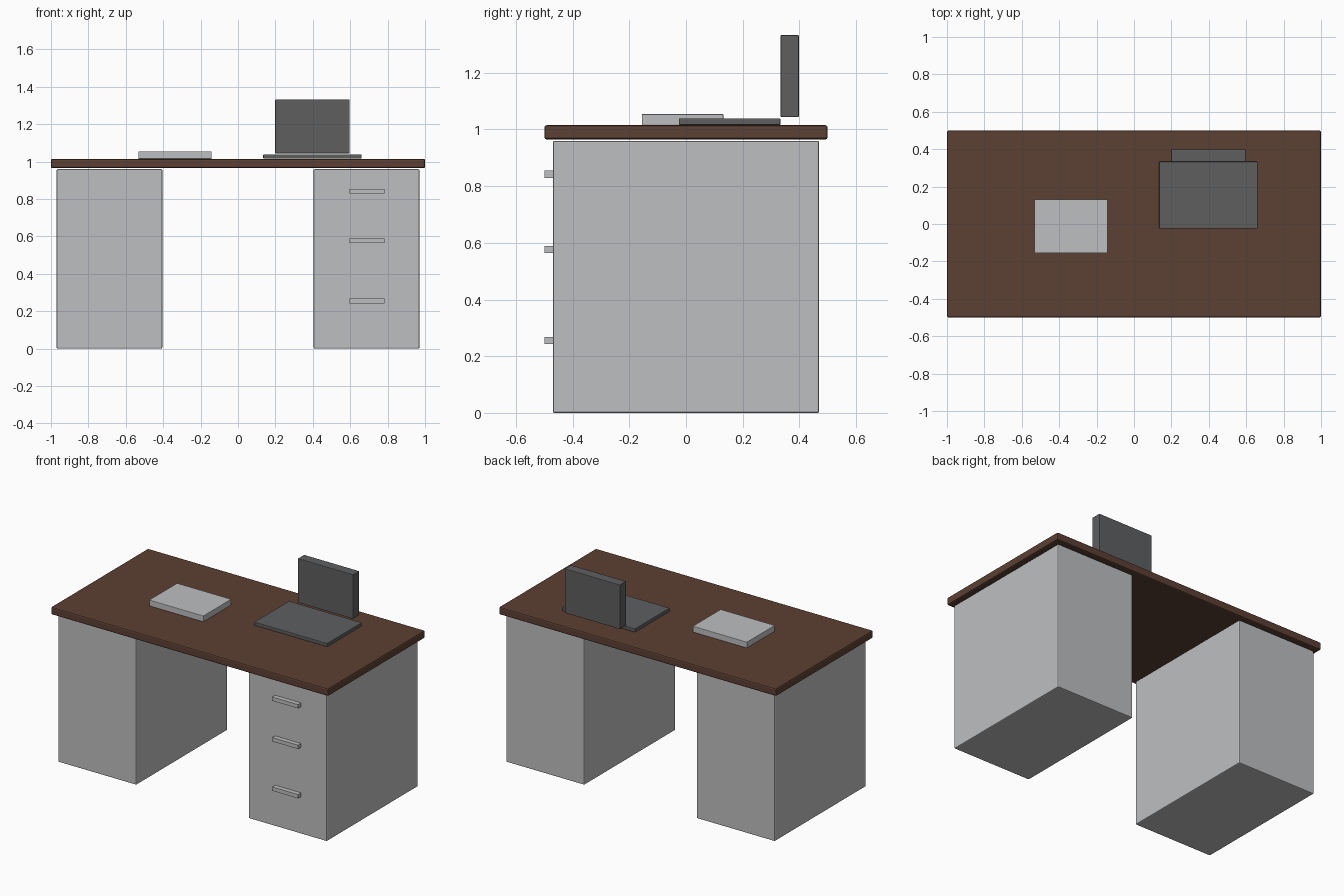
import bpy, bmesh
from mathutils import Vector

if "Cube" in bpy.data.objects:
    bpy.data.objects.remove(bpy.data.objects["Cube"])


def material(name, rgb):
    m = bpy.data.materials.new(name)
    m.diffuse_color = (*rgb, 1)
    m.use_nodes = True
    m.node_tree.nodes["Principled BSDF"].inputs["Base Color"].default_value = m.diffuse_color
    return m


brown = material("dark_brown_wood", (0.107, 0.051, 0.033))
silver = material("light_grey", (0.515, 0.52, 0.53))
charcoal = material("charcoal_grey", (0.112, 0.114, 0.118))


def box(name, lo, hi, mat, bevel=0.0):
    """Box between two corners, with optional small chamfered edges."""
    lo, hi = Vector(lo), Vector(hi)
    mid, size = (lo + hi) / 2, hi - lo
    bm = bmesh.new()
    bmesh.ops.create_cube(bm, size=1)
    for v in bm.verts:
        v.co = Vector(c * s for c, s in zip(v.co, size))
    if bevel:
        bmesh.ops.bevel(bm, geom=bm.edges[:], offset=bevel, segments=2,
                        profile=0.5, affect='EDGES')
    mesh = bpy.data.meshes.new(name)
    bm.to_mesh(mesh)
    bm.free()
    mesh.materials.append(mat)
    ob = bpy.data.objects.new(name, mesh)
    ob.location = mid
    bpy.context.collection.objects.link(ob)
    return ob


# Desktop slab
box("desktop", (-1, -0.5, 0.965), (1, 0.5, 1.015), brown, 0.008)

# Two pedestals
for side, x0, x1 in (("left", -0.97, -0.405), ("right", 0.405, 0.97)):
    box(side + "_pedestal", (x0, -0.47, 0), (x1, 0.47, 0.96), silver, 0.006)

# Drawer handles on the right pedestal
for i, z in enumerate((0.842, 0.577, 0.255)):
    box(f"drawer_handle_{i + 1}", (0.597, -0.5, z - 0.0125),
        (0.784, -0.465, z + 0.0125), silver)

# Paper stack
box("paper_stack", (-0.532, -0.156, 1.015), (-0.141, 0.132, 1.054), silver, 0.002)

# Laptop base and screen
box("laptop_base", (0.135, -0.025, 1.016), (0.661, 0.333, 1.039), charcoal, 0.003)
box("laptop_screen", (0.199, 0.334, 1.044), (0.597, 0.398, 1.333), charcoal, 0.003)
